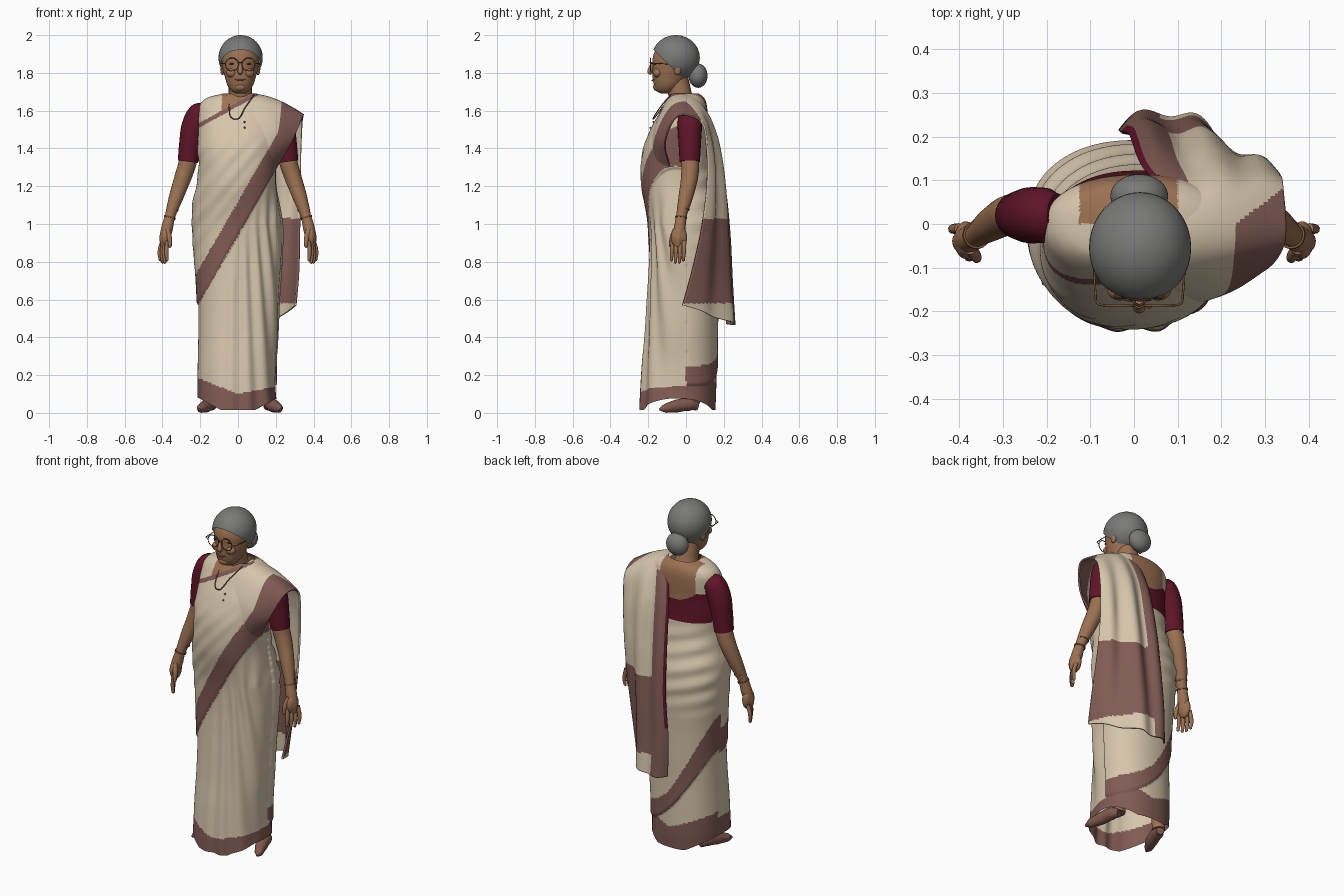
import bpy, bmesh
from math import sin, cos, pi
from mathutils import Matrix, Vector

default = bpy.data.objects.get("Cube")
if default:
    bpy.data.objects.remove(default, do_unlink=True)


def material(name, r, g, b):
    m = bpy.data.materials.new(name)
    m.use_nodes = True
    m.diffuse_color = (r, g, b, 1)
    bsdf = m.node_tree.nodes["Principled BSDF"]
    bsdf.inputs["Base Color"].default_value = (r, g, b, 1)
    bsdf.inputs["Roughness"].default_value = 0.8
    return m


cream = material("cream cloth", .67, .56, .41)
border = material("rose brown border", .22, .105, .09)
maroon = material("maroon blouse", .115, .007, .021)
skin = material("warm skin", .33, .165, .085)
grey = material("grey hair", .19, .195, .185)
gold = material("dark gold", .2, .09, .035)
dark = material("dark eye", .06, .03, .02)
sandal = material("sandal brown", .21, .1, .075)
lip = material("lip", .25, .09, .06)
CLOTH = [cream, border, maroon, skin]
CREAM, BORDER, MAROON, SKIN = range(len(CLOTH))


def add_mesh(name, mesh, mats):
    mesh.name = name
    for m in mats:
        mesh.materials.append(m)
    for p in mesh.polygons:
        p.use_smooth = True
    ob = bpy.data.objects.new(name, mesh)
    bpy.context.collection.objects.link(ob)
    return ob


def spline(keys, t):
    """Smooth interpolation through evenly timed keys."""
    n = len(keys) - 1
    i = min(int(t * n), n - 1)
    f = t * n - i
    near = [keys[max(0, min(n, i + k))] for k in (-1, 0, 1, 2)]
    return [.5 * (2 * b + (c - a) * f + (2 * a - 5 * b + 4 * c - d) * f ** 2
                  + (3 * b - a - 3 * c + d) * f ** 3) for a, b, c, d in zip(*near)]


def surface(name, point, across, along, mats, colour=None, closed=True):
    """Grid of point(u, v); colour(x, y, z, u) picks the material slot."""
    bm = bmesh.new()
    columns = across if closed else across + 1
    grid = [[bm.verts.new(point(i / across, j / along)) for i in range(columns)]
            for j in range(along + 1)]
    for j in range(along):
        for i in range(across):
            k = (i + 1) % columns
            f = bm.faces.new((grid[j][i], grid[j][k], grid[j + 1][k], grid[j + 1][i]))
            if colour:
                f.material_index = colour(*f.calc_center_median(), i / across)
    mesh = bpy.data.meshes.new(name)
    bm.to_mesh(mesh)
    bm.free()
    return add_mesh(name, mesh, mats)


def ring(keys, u, v, power=1):
    """Point on a stack of rounded sections (z, left, right, front, back)."""
    z, x0, x1, y0, y1 = spline(keys, v)
    c, s = cos(u * 2 * pi), sin(u * 2 * pi)
    c, s = (abs(w) ** power * (1 if w > 0 else -1) for w in (c, s))
    return Vector(((x0 + x1) / 2 + c * (x1 - x0) / 2, (y0 + y1) / 2 + s * (y1 - y0) / 2, z)), Vector((c, s, 0))


def tube(name, points, mat, sides=5, cyclic=False):
    """Tapered tube through (x, y, z, radius) points."""
    cu = bpy.data.curves.new(name, 'CURVE')
    cu.dimensions = '3D'
    cu.bevel_depth, cu.bevel_resolution = 1, sides
    cu.resolution_u, cu.use_fill_caps = 8, True
    sp = cu.splines.new('BEZIER')
    sp.bezier_points.add(len(points) - 1)
    sp.use_cyclic_u = cyclic
    for bp, p in zip(sp.bezier_points, points):
        bp.co, bp.radius = p[:3], p[3]
        bp.handle_left_type = bp.handle_right_type = 'AUTO'
    temp = bpy.data.objects.new(name + "_path", cu)
    bpy.context.collection.objects.link(temp)
    mesh = bpy.data.meshes.new_from_object(temp.evaluated_get(bpy.context.evaluated_depsgraph_get()))
    bpy.data.objects.remove(temp, do_unlink=True)
    return add_mesh(name, mesh, [mat])


def ellipsoid(name, centre, radii, mat, cut=None):
    bm = bmesh.new()
    bmesh.ops.create_uvsphere(bm, u_segments=40, v_segments=24, radius=1,
                              matrix=Matrix.Translation(centre) @ Matrix.Diagonal((*radii, 1)))
    if cut:
        bmesh.ops.bisect_plane(bm, geom=bm.verts[:] + bm.edges[:] + bm.faces[:],
                               plane_co=cut[0], plane_no=cut[1], clear_inner=True)
    mesh = bpy.data.meshes.new(name)
    bm.to_mesh(mesh)
    bm.free()
    return add_mesh(name, mesh, [mat])


def clamp(w):
    return max(0, min(1, w))


# Draped body: skirt, wrapped cloth, blouse and neckline in one stack of sections
BODY = [(.015, -.215, .205, -.245, .155), (.12, -.215, .2, -.24, .16), (.27, -.213, .2, -.23, .16),
        (.42, -.21, .208, -.215, .16), (.57, -.21, .213, -.205, .165), (.72, -.217, .222, -.195, .17),
        (.86, -.228, .23, -.19, .178), (1, -.235, .23, -.195, .178), (1.1, -.233, .215, -.21, .165),
        (1.2, -.213, .2, -.228, .14), (1.3, -.2, .2, -.23, .12), (1.4, -.205, .21, -.217, .11),
        (1.5, -.2, .22, -.18, .105), (1.58, -.2, .22, -.137, .105), (1.635, -.19, .2, -.108, .1),
        (1.67, -.15, .15, -.085, .085), (1.69, -.07, .09, -.07, .06)]


def band(x, y):
    """Lower and upper height of the border that winds round the body."""
    if y < 0:
        return .94 + 1.75 * x, 1.12 + 1.73 * x
    low = .14 + 2.6 * (.2 - x) ** 2
    return low, low + .11 + .33 * max(0, -x)


def body_point(u, v):
    p, out = ring(BODY, u, v, .9)
    x, y, z = p
    low, high = band(x, y)
    d = .009 * clamp((z - low) / .01)
    if y < 0:
        # Fanned pleats below the band, soft diagonal folds above it
        fan = x / (.55 + .45 * clamp(1 - z)) - .03
        d += .007 * sin(fan * 62) * clamp((low - z) * 4) * clamp(-y * 8) * clamp((x + .1) * 10)
        d += .002 * sin((z - 1.2 * x) * 55) * clamp((z - high) * 8) * clamp((1.5 - z) * 8)
    else:
        d += .004 * sin((z + .3 * x) * 60) * clamp((z - .8) * 6) * clamp((1.38 - z) * 8) * clamp(y * 10)
    p += out * d
    p.z += .6 * max(0, abs(x) - .09) * clamp(1 - z / .15)
    return p


def body_colour(x, y, z, u):
    low, high = band(x, y)
    hem = .14 + .4 * abs(x) if y > 0 else .1 + max(-.4 * x, .2 * x)
    if z < hem or low < z < high:
        return BORDER
    if y < 0:
        edge = z - 1.635 - .55 * x
        if edge > .012:
            return SKIN if x > -.085 else CREAM
        return BORDER if edge > -.012 else CREAM
    if z < 1.36 or (y < .03 and z < 1.5) or x > .1:
        return CREAM
    if x > -.125 and z > 1.48 + 3 * x * x:
        return SKIN
    return CREAM if -.195 < x and z > 1.53 else MAROON


surface("draped_body", body_point, 180, 260, CLOTH, body_colour)

# Loose end of the cloth, up the front, over the left shoulder and down the back
SHAWL = [(-.01, -.19, 1.42, .12, -.185, 1.32, .195, -.08, 1.29),
         (.05, -.125, 1.6, .185, -.155, 1.5, .28, -.11, 1.43),
         (.08, -.055, 1.675, .2, -.06, 1.645, .342, -.045, 1.57),
         (.07, .06, 1.66, .2, .075, 1.625, .34, .08, 1.54),
         (.02, .13, 1.48, .18, .155, 1.46, .332, .11, 1.4),
         (0, .18, 1.2, .17, .192, 1.2, .327, .11, 1.2),
         (-.01, .205, .95, .16, .207, .95, .325, .08, .97),
         (-.03, .21, .7, .15, .218, .7, .32, .03, .75),
         (-.03, .215, .47, .15, .23, .48, .305, -.02, .57)]


def shawl_point(u, v):
    k = spline(SHAWL, v)
    weights = (1 - u) * (1 - 2 * u), 4 * u * (1 - u), u * (2 * u - 1)
    p = sum((Vector(k[3 * i:3 * i + 3]) * w for i, w in enumerate(weights)), Vector())
    p.y += .014 * sin(u * 5 * pi) * clamp((v - .35) * 4)
    return p


def shawl_colour(x, y, z, u):
    if y < .08 and z > 1.25:
        return BORDER if z < band(x, -1)[1] and y < -.04 or u > .6 + max(0, y) * 5 else CREAM
    if u < .035 and z > .75:
        return MAROON
    if u < .23 or .58 < z < 1.03:
        return BORDER
    return CREAM


shawl = surface("shoulder_drape", shawl_point, 84, 170, CLOTH, shawl_colour, closed=False)
thick = shawl.modifiers.new("cloth thickness", 'SOLIDIFY')
thick.thickness, thick.offset = .01, 0

# Head, neck and hair
HEAD = [(1.69, -.01, .035, -.13, -.09), (1.705, -.035, .058, -.158, -.05), (1.735, -.056, .08, -.17, -.02),
        (1.78, -.07, .095, -.177, .01), (1.83, -.083, .108, -.176, .035), (1.88, -.086, .111, -.176, .045),
        (1.93, -.077, .1, -.157, .04), (1.97, -.045, .07, -.115, .01)]
surface("head", lambda u, v: ring(HEAD, u, v)[0], 48, 40, [skin])
tube("neck", [(.012, -.01, 1.6, .075), (.012, -.03, 1.68, .062), (.012, -.05, 1.78, .06)], skin, 8)
ellipsoid("hair", (.014, -.054, 1.88), (.117, .127, .12), grey, ((0, 0, 1.755), (0, .97, 1)))
ellipsoid("hair_bun", (.012, .064, 1.785), (.066, .05, .064), grey)
tube("nose", [(.012, -.175, 1.855, .009), (.012, -.186, 1.825, .012), (.012, -.19, 1.806, .015),
              (.012, -.182, 1.794, .008)], skin)
tube("mouth", [(-.02, -.167, 1.767, .002), (.012, -.179, 1.76, .004), (.044, -.167, 1.767, .002)], lip)
ellipsoid("chin", (.012, -.152, 1.725), (.03, .022, .022), skin)
tube("spectacle_bridge", [(-.001, -.187, 1.85, .0025), (.012, -.191, 1.856, .0025), (.025, -.187, 1.85, .0025)], gold)

# Feet, face pairs, arms and hands on both sides
for s, side in ((-1, "right"), (1, "left")):
    fx = .012 + s * .044
    ellipsoid(side + "_eye", (fx, -.164, 1.848), (.014, .008, .005), dark)
    ellipsoid(side + "_cheek", (fx, -.15, 1.8), (.03, .025, .025), skin)
    ellipsoid(side + "_ear", (.012 + s * .094, -.045, 1.82), (.012, .02, .032), skin)
    tube(side + "_spectacle_rim", [(fx + .034 * cos(a * pi / 4), -.187, 1.845 + .034 * sin(a * pi / 4), .0025)
                                   for a in range(8)], gold, 3, cyclic=True)
    tube(side + "_spectacle_temple", [(fx + s * .034, -.187, 1.85, .0025), (fx + s * .052, -.181, 1.85, .0025),
                                      (fx + s * .056, -.16, 1.85, .0025), (fx + s * .06, -.05, 1.845, .0025)], gold, 3)

    def limb(name, points, mat, sides=6):
        return tube(side + "_" + name, [(s * x, y, z, r) for x, y, z, r in points], mat, sides)

    limb("sleeve", [(.175, .02, 1.595, .05), (.203, .02, 1.58, .063), (.233, .02, 1.52, .065),
                    (.253, .02, 1.42, .059), (.265, .02, 1.33, .054)], maroon, 10)
    limb("arm", [(.25, .02, 1.42, .045), (.268, .022, 1.32, .048), (.287, .02, 1.26, .046),
                 (.325, 0, 1.15, .039), (.36, -.025, 1.04, .027), (.375, -.033, .98, .031),
                 (.387, -.04, .92, .03), (.39, -.043, .88, .018)], skin, 8)
    ellipsoid(side + "_palm", (s * .385, -.037, .93), (.027, .043, .058), skin)
    for k, finger in enumerate(("index", "middle", "ring", "little")):
        o = k - 1.5
        limb(finger + "_finger", [(.387 + .009 * o, -.04 + .02 * o, .91, .012),
                                  (.397 + .012 * o, -.043 + .021 * o, .85, .011),
                                  (.393 + .012 * o, -.046 + .021 * o, .79 + .012 * abs(o), .008),
                                  (.392 + .012 * o, -.046 + .021 * o, .783 + .012 * abs(o), .001)], skin, 3)
    limb("thumb", [(.375, -.055, .97, .016), (.362, -.075, .92, .013), (.36, -.08, .88, .009),
                   (.36, -.08, .872, .001)], skin, 3)
    for n, height in enumerate((1.035, 1.08)):
        x = .362 - .3 * n * .05
        limb("bangle_" + str(n + 1), [(x, -.026 + n * .012, height - .004, .032),
                                      (x - .002, -.025 + n * .012, height + .004, .032)], gold, 8)
    fx = .01 + s * .01
    limb("foot", [(.135 + fx, .06, .035, .022), (.15 + fx, .02, .045, .034), (.17 + fx, -.05, .036, .034),
                  (.195 + fx, -.11, .024, .024), (.205 + fx, -.14, .018, .006)], sandal, 8)
    limb("ankle", [(.14, .04, .05, .035), (.13, .04, .3, .045)], skin, 8)

# Necklace and small buttons
tube("necklace", [(-.06, -.06, 1.69, .003), (-.05, -.108, 1.64, .003), (-.015, -.174, 1.555, .003),
                  (.04, -.135, 1.62, .003), (.085, -.08, 1.685, .003)], gold, 3)
for n in range(2):
    ellipsoid("button_" + str(n + 1), (.035, -.172 - .017 * n, 1.54 - .03 * n), (.005, .005, .005), gold)
